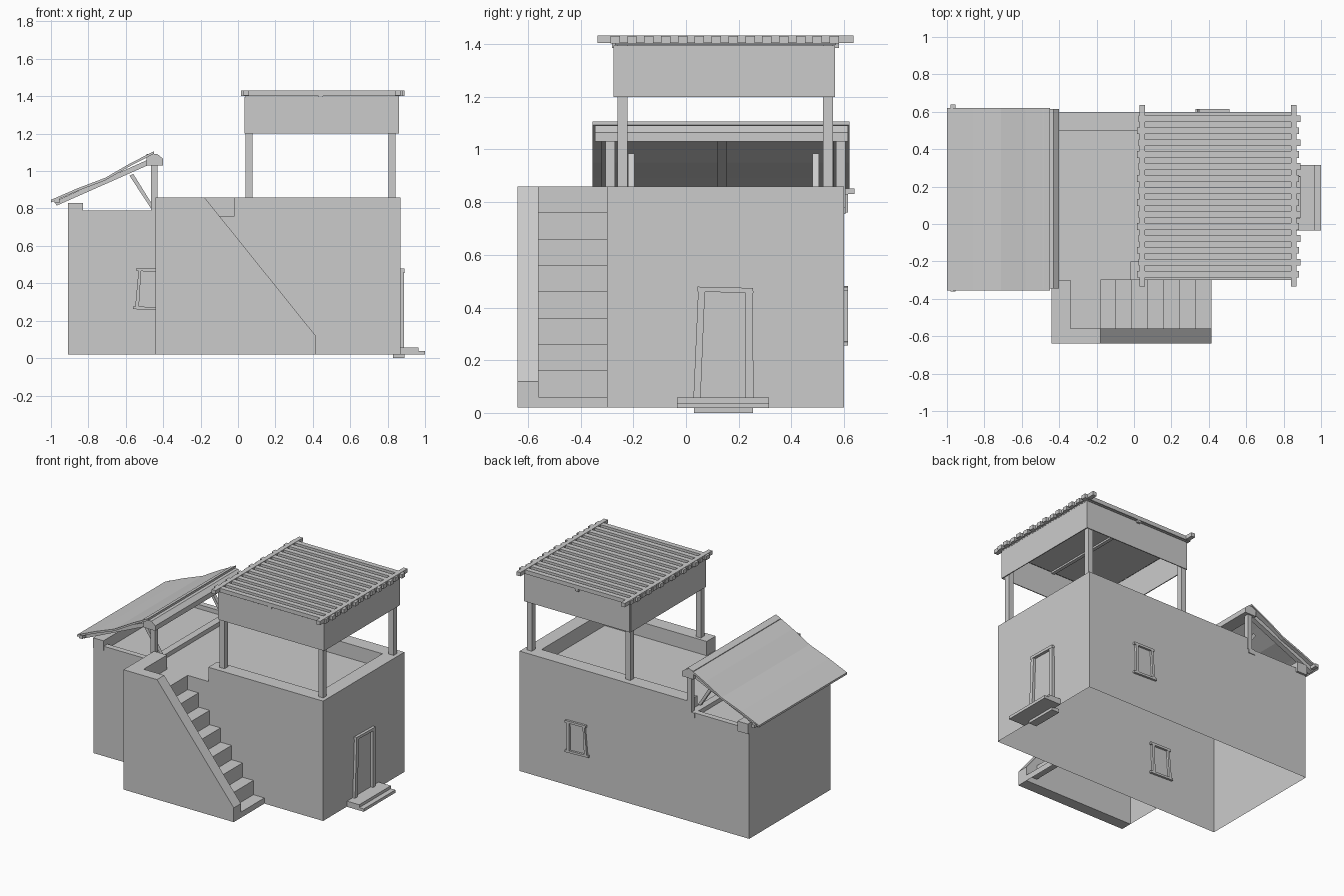
import bpy, bmesh
from mathutils import Vector

if "Cube" in bpy.data.objects:
    bpy.data.objects.remove(bpy.data.objects["Cube"])

BASE = 0.02


def finish(name, bm):
    me = bpy.data.meshes.new(name)
    bm.to_mesh(me)
    bm.free()
    ob = bpy.data.objects.new(name, me)
    bpy.context.collection.objects.link(ob)
    return ob


def box(name, x0, x1, y0, y1, z0, z1):
    bm = bmesh.new()
    bmesh.ops.create_cube(bm, size=1)
    for v in bm.verts:
        v.co = (x1 if v.co.x > 0 else x0, y1 if v.co.y > 0 else y0, z1 if v.co.z > 0 else z0)
    return finish(name, bm)


def prism(name, pts, axis, a, b):
    """Extrude a 2D profile along x (profile y,z) or y (profile x,z)."""
    bm = bmesh.new()
    put = (lambda p, t: (t, p[0], p[1])) if axis == 'x' else (lambda p, t: (p[0], t, p[1]))
    f = bm.faces.new([bm.verts.new(put(p, a)) for p in pts])
    r = bmesh.ops.extrude_face_region(bm, geom=[f])
    d = Vector(put((0, 0), b - a))
    bmesh.ops.translate(bm, vec=d, verts=[v for v in r['geom'] if isinstance(v, bmesh.types.BMVert)])
    bmesh.ops.recalc_face_normals(bm, faces=bm.faces)
    return finish(name, bm)


def stepped_shell(name, xs, ys, h, y_out=(BASE, BASE)):
    """Open-bottomed shell: one height per grid cell, walls between unequal heights."""
    bm = bmesh.new()

    def quad(pts, n):
        f = bm.faces.new([bm.verts.new(p) for p in pts])
        f.normal_update()
        if f.normal.dot(Vector(n)) < 0:
            f.normal_flip()

    nx, ny = len(xs) - 1, len(ys) - 1
    for i in range(nx):
        for j in range(ny):
            x0, x1, y0, y1, z = xs[i], xs[i + 1], ys[j], ys[j + 1], h(i, j)
            quad([(x0, y0, z), (x1, y0, z), (x1, y1, z), (x0, y1, z)], (0, 0, 1))
            for di, dj in ((1, 0), (-1, 0), (0, 1), (0, -1)):
                a, b = i + di, j + dj
                if 0 <= a < nx and 0 <= b < ny:
                    low = h(a, b)
                else:
                    low = y_out[0] if b < 0 else y_out[1] if b >= ny else BASE
                if low >= z:
                    continue
                if di:
                    x = x1 if di > 0 else x0
                    p = [(x, y0, low), (x, y1, low), (x, y1, z), (x, y0, z)]
                else:
                    y = y1 if dj > 0 else y0
                    p = [(x0, y, low), (x1, y, low), (x1, y, z), (x0, y, z)]
                quad(p, (di, dj, 0))
    bmesh.ops.remove_doubles(bm, verts=bm.verts, dist=1e-4)
    return finish(name, bm)


# House body with roof terrace and parapet
def house_height(i, j):
    parapet = i > 0 and (j == 2 or i == 3 or (j == 0 and i == 2))
    return 0.86 if parapet else 0.76


stepped_shell('house_walls', [-0.91, -0.44, -0.02, 0.77, 0.87], [-0.30, -0.20, 0.50, 0.60], house_height)

# Outside staircase, landing and guard wall
tread = 0.085
stair_x = [-0.44, -0.34] + [-0.18 + tread * k for k in range(8)]
stepped_shell('staircase', stair_x, [-0.56, -0.30],
              lambda i, j: 0.86 if i == 0 else 0.76 - 0.1 * (i - 1), (9, 0.76))
prism('stair_guard_wall', [(-0.44, BASE), (0.415, BASE), (0.415, 0.12), (-0.18, 0.86), (-0.44, 0.86)],
      'y', -0.64, -0.56)

# Timber plates on the lower wing
box('eave_wall_plate', -0.91, -0.83, -0.305, 0.615, 0.76, 0.83)
box('inner_wall_plate', -0.49, -0.44, -0.305, 0.605, 0.755, 0.79)
for y in (-0.30, 0.56):
    box('side_wall_plate', -0.83, -0.49, y, y + 0.04, 0.76, 0.79)

# Lean-to roof: ridge beam, posts, braces, rafters, sagging cover
prism('ridge_beam', [(-0.49, 1.03), (-0.40, 1.03), (-0.40, 1.065), (-0.43, 1.09), (-0.49, 1.09)],
      'y', -0.345, 0.615)
for y in (-0.305, 0.57):
    box('lean_to_post', -0.465, -0.43, y, y + 0.035, 0.78, 1.03)
for y in (-0.22, 0.48):
    prism('lean_to_brace', [(-0.465, 0.80), (-0.445, 0.80), (-0.56, 0.985), (-0.58, 0.975)], 'y', y, y + 0.025)
for y in (-0.32, 0.12, 0.56):
    prism('rafter', [(-0.97, 0.815), (-0.45, 1.045), (-0.45, 1.075), (-0.98, 0.838)], 'y', y, y + 0.035)
box('eave_pole', -0.98, -0.955, -0.36, 0.64, 0.83, 0.852)
curve = [(-1.0, 0.832), (-0.86, 0.893), (-0.71, 0.95), (-0.58, 1.025), (-0.45, 1.092)]
prism('lean_to_cover', curve + [(x, z + 0.014) for x, z in reversed(curve)], 'y', -0.355, 0.62)

# Shade pavilion: posts, hanging cloth, ceiling cloth
for x in (0.04, 0.805):
    for y in (-0.26, 0.52):
        box('pavilion_post', x, x + 0.038, y, y + 0.038, 0.76 if y < 0 and x < 0 else 0.80, 1.40)
for y in (-0.275, 0.56):
    box('side_cloth', 0.04, 0.86, y, y + 0.006, 1.20, 1.395)
for x in (0.035, 0.855):
    box('end_cloth', x, x + 0.006, -0.27, 0.56, 1.20, 1.395)
box('ceiling_cloth', 0.04, 0.86, -0.27, 0.57, 1.397, 1.403)

# Pavilion roof poles and slats
for x in (0.03, 0.84):
    box('roof_pole', x, x + 0.03, -0.335, 0.635, 1.405, 1.432)
box('middle_pole', 0.43, 0.455, -0.28, 0.58, 1.385, 1.41)
for k in range(14):
    y = -0.27 + k * 0.064
    shift = 0.008 * (k % 2)
    box('roof_slat', 0.015 + shift, 0.882 + shift, y - 0.017, y + 0.019, 1.402, 1.43)

# Doorway: leaning jamb, straight jamb, lintel, steps
prism('door_left_jamb', [(0.028, 0.05), (0.055, 0.05), (0.072, 0.46), (0.046, 0.46)], 'x', 0.85, 0.888)
prism('door_right_jamb', [(0.226, 0.05), (0.256, 0.05), (0.254, 0.46), (0.226, 0.46)], 'x', 0.85, 0.888)
prism('door_lintel', [(0.043, 0.46), (0.256, 0.455), (0.254, 0.474), (0.044, 0.479)], 'x', 0.85, 0.89)
box('door_sill', 0.83, 0.89, 0.03, 0.255, 0.0, 0.025)
box('upper_door_step', 0.87, 0.965, -0.035, 0.315, 0.038, 0.058)
box('lower_door_step', 0.87, 1.0, -0.035, 0.315, 0.018, 0.038)


# Windows, front and back: tapered frames set through the wall
def window(cx, y, s):
    bars = {'left_jamb': [(-0.08, 0.27), (-0.06, 0.27), (-0.048, 0.465), (-0.062, 0.465)],
            'right_jamb': [(0.055, 0.27), (0.075, 0.27), (0.078, 0.465), (0.058, 0.465)],
            'lintel': [(-0.072, 0.465), (0.09, 0.462), (0.09, 0.478), (-0.072, 0.481)],
            'sill': [(-0.092, 0.262), (0.09, 0.255), (0.09, 0.27), (-0.092, 0.277)]}
    for part, pts in bars.items():
        prism('window_' + part, [(cx + s * x, z) for x, z in pts], 'y', y - 0.015, y + 0.015)


window(-0.47, -0.30, 1)
window(0.42, 0.60, 1)
